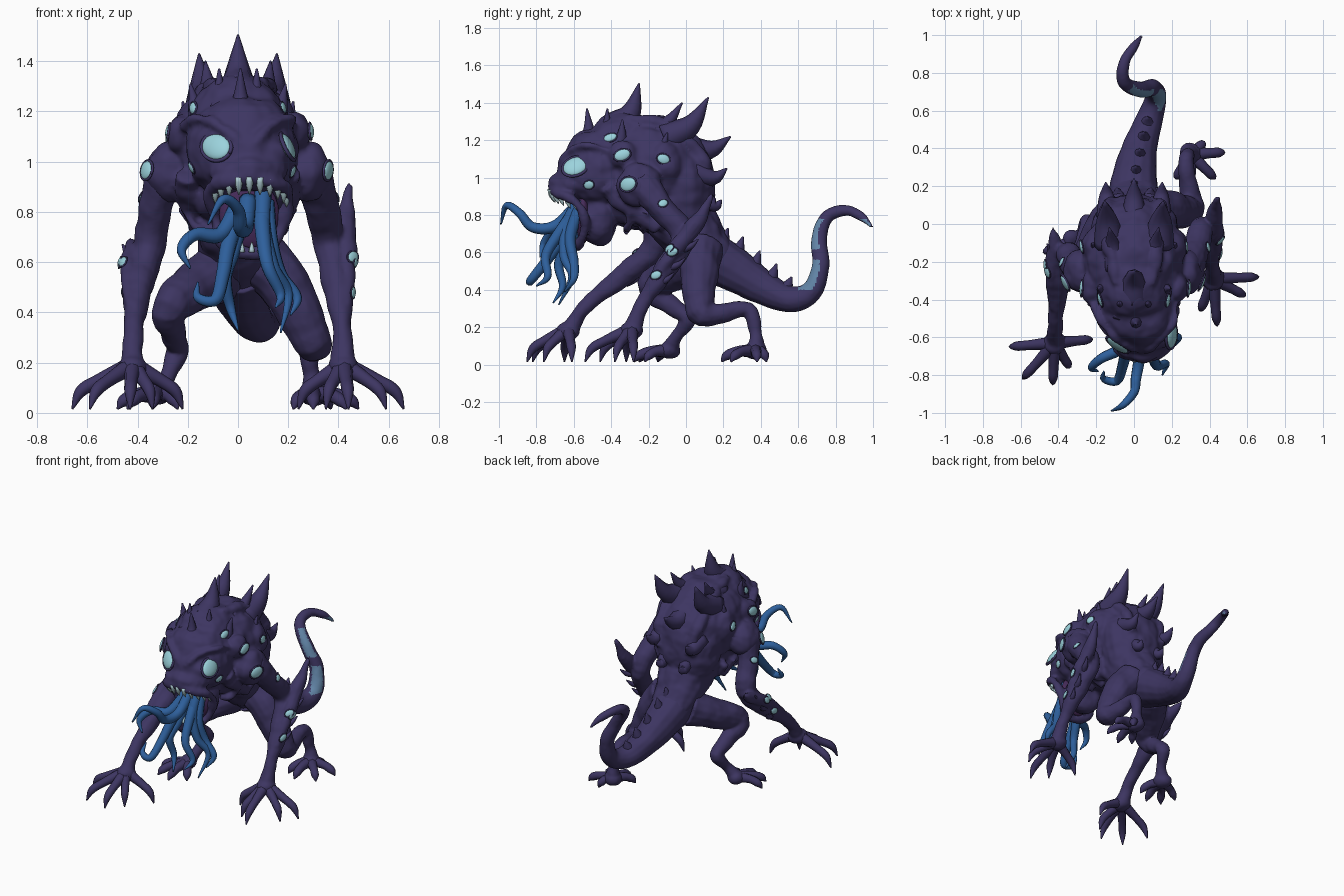
import bpy, bmesh, math
from mathutils import Vector as V, Matrix, Quaternion, noise
from mathutils.bvhtree import BVHTree


def mat(name, col):
    m = bpy.data.materials.new(name)
    m.diffuse_color = (*col, 1)
    return m


SKIN = mat("purple skin", (0.047, 0.036, 0.122))
BLUE = mat("tentacle blue", (0.027, 0.115, 0.33))
EYE = mat("pale cyan", (0.33, 0.65, 0.72))
TOOTH = mat("tooth", (0.42, 0.60, 0.64))
GLOW = mat("dull blue", (0.12, 0.23, 0.38))
MOUTH = mat("mouth purple", (0.06, 0.024, 0.10))


def tube(bm, pts, sides=10, steps=5):
    """Loft rings along a smooth path of (x, y, z, radius) points."""
    p = [V(q) for q in pts]
    p = [2 * p[0] - p[1]] + p + [2 * p[-1] - p[-2]]
    path = []
    for i in range(1, len(p) - 2):
        a, b, c, d = p[i - 1:i + 3]
        for s in range(steps):
            t = s / steps
            path.append(0.5 * (2 * b + (c - a) * t + (2 * a - 5 * b + 4 * c - d) * t * t
                               + (3 * b - a - 3 * c + d) * t ** 3))
    path.append(p[-2])
    co = [q.to_3d() for q in path]
    u, rings = None, []
    for i, q in enumerate(path):
        t = (co[min(i + 1, len(co) - 1)] - co[max(i - 1, 0)]).normalized()
        u = t.orthogonal() if u is None else u - t * u.dot(t)
        u.normalize()
        w = t.cross(u)
        r = max(q.w, 0.002)
        rings.append([bm.verts.new(co[i] + r * (u * math.cos(k) + w * math.sin(k)))
                      for k in (2 * math.pi * j / sides for j in range(sides))])
    for a, b in zip(rings, rings[1:]):
        for j in range(sides):
            bm.faces.new((a[j], a[(j + 1) % sides], b[(j + 1) % sides], b[j]))
    bm.faces.new(rings[0][::-1])
    bm.faces.new(rings[-1])


def ball(bm, c, r, q=None):
    m = Matrix.Translation(c) @ (q.to_matrix().to_4x4() if q else Matrix()) @ Matrix.Diagonal((*r, 1))
    bmesh.ops.create_uvsphere(bm, u_segments=20, v_segments=12, radius=1, matrix=m)


def finish(name, bm, *mats):
    me = bpy.data.meshes.new(name)
    bm.to_mesh(me)
    bm.free()
    ob = bpy.data.objects.new(name, me)
    bpy.context.collection.objects.link(ob)
    for m in mats:
        me.materials.append(m)
    me.shade_smooth()
    return ob


def flesh(name, bm, voxel, lumps, *mats):
    """Fuse overlapping shapes into one skin, then add a lumpy surface."""
    ob = finish(name, bm, *mats)
    r = ob.modifiers.new("fuse", 'REMESH')
    r.mode, r.voxel_size = 'VOXEL', voxel
    s = ob.modifiers.new("soften", 'SMOOTH')
    s.factor, s.iterations = 0.5, 3
    dg = bpy.context.evaluated_depsgraph_get()
    me = bpy.data.meshes.new_from_object(ob.evaluated_get(dg))
    ob.modifiers.clear()
    ob.data = me
    if not me.materials:
        for m in mats:
            me.materials.append(m)
    moves = [v.normal * lumps * (noise.noise(v.co * 11) + 0.2 * noise.noise(v.co * 25)) for v in me.vertices]
    for v, d in zip(me.vertices, moves):
        v.co += d
    me.shade_smooth()
    return ob, BVHTree.FromPolygons([v.co for v in me.vertices], [p.vertices for p in me.polygons])


def spike(bm, base, tip, r, bend=0.04):
    b, t = V(base), V(tip)
    m = b.lerp(t, 0.5) + V((0, bend * 0.5, -bend))
    tube(bm, [(*b, r), (*m, r * 0.66), (*t, 0.004)], 8)


# Torso and head
bm = bmesh.new()
ball(bm, (0, -0.20, 1.05), (0.27, 0.32, 0.28))
ball(bm, (0, -0.33, 1.14), (0.20, 0.23, 0.21))
ball(bm, (0, -0.02, 0.95), (0.23, 0.18, 0.30))
ball(bm, (0.02, -0.46, 1.05), (0.225, 0.20, 0.225))
ball(bm, (0.035, -0.55, 1.02), (0.18, 0.145, 0.13))
ball(bm, (0.045, -0.60, 0.965), (0.155, 0.135, 0.085))
ball(bm, (0.04, -0.47, 0.78), (0.13, 0.10, 0.15))
ball(bm, (0, -0.22, 0.87), (0.21, 0.26, 0.15))
tube(bm, [(0, -0.08, 0.85, 0.2), (0, 0.05, 0.68, 0.16), (0, 0.16, 0.54, 0.13)], 16)
for s in (-1, 1):
    ball(bm, (s * 0.27, -0.25, 0.96), (0.10, 0.12, 0.12))
    ball(bm, (s * 0.22, -0.33, 1.11), (0.065, 0.09, 0.08))
    ball(bm, (s * 0.20, -0.12, 1.08), (0.08, 0.1, 0.12))
    # brow, lip and jaw ridges
    tube(bm, [(0.04 + s * 0.02, -0.67, 1.06, 0.02), (0.03 + s * 0.10, -0.62, 1.14, 0.025),
              (0.02 + s * 0.19, -0.52, 1.17, 0.022), (s * 0.22, -0.4, 1.13, 0.02)])
    tube(bm, [(0.045, -0.715, 0.945, 0.03), (0.045 + s * 0.10, -0.68, 0.92, 0.03),
              (0.045 + s * 0.155, -0.58, 0.86, 0.03), (0.045 + s * 0.13, -0.54, 0.76, 0.028),
              (0.045 + s * 0.085, -0.565, 0.66, 0.028), (0.045, -0.58, 0.63, 0.028)])
    tube(bm, [(s * 0.20, -0.42, 0.95, 0.05), (s * 0.19, -0.3, 0.84, 0.05), (s * 0.15, -0.15, 0.74, 0.05)])
    # ridges running down the back
    tube(bm, [(s * 0.09, -0.32, 1.31, 0.03), (s * 0.13, -0.1, 1.27, 0.04), (s * 0.14, 0.07, 1.12, 0.04),
              (s * 0.12, 0.13, 0.95, 0.03)])
    for k in range(3):
        tube(bm, [(s * 0.22, -0.3 + k * 0.09, 0.82, 0.02), (s * 0.17, -0.31 + k * 0.09, 0.745, 0.02),
                  (s * 0.08, -0.32 + k * 0.09, 0.715, 0.015)])
torso, torso_tree = flesh("torso_and_head", bm, 0.011, 0.016, SKIN)

# Back spikes and small skull horns
bm = bmesh.new()
spike(bm, (0, -0.38, 1.27), (0, -0.25, 1.505), 0.085)
spike(bm, (0, -0.02, 1.16), (0, 0.24, 1.22), 0.075)
spike(bm, (0.01, -0.55, 1.2), (0.01, -0.53, 1.37), 0.05)
for s in (-1, 1):
    spike(bm, (s * 0.13, -0.11, 1.21), (s * 0.155, 0.12, 1.43), 0.085)
    spike(bm, (s * 0.10, -0.24, 1.25), (s * 0.13, -0.02, 1.40), 0.06)
    spike(bm, (s * 0.14, 0.04, 1.03), (s * 0.15, 0.22, 1.05), 0.06)
    spike(bm, (s * 0.08, 0.08, 0.9), (s * 0.09, 0.19, 0.88), 0.05)
    spike(bm, (s * 0.07, -0.48, 1.2), (s * 0.075, -0.42, 1.37), 0.05)
    spike(bm, (s * 0.14, -0.40, 1.17), (s * 0.19, -0.34, 1.31), 0.055)
    spike(bm, (s * 0.19, -0.20, 1.16), (s * 0.22, -0.10, 1.24), 0.045)
finish("back_spikes", bm, SKIN)


def digit(bm, root, tip, r, arch):
    """Finger or toe with a raised knuckle and a pointed claw."""
    a, b = V(root), V(tip)
    k, c = a.lerp(b, 0.5), a.lerp(b, 0.84)
    tube(bm, [(*a, r * 1.4), (k.x, k.y, arch, r * 1.05), (c.x, c.y, arch * 0.66, r * 0.95), (*b, 0.004)], 8)


# Limbs: a path of joints, then digits from the last joint
def limb(name, path, tips, r, arch, extra=()):
    bm = bmesh.new()
    tube(bm, path, 14)
    for e in extra:
        tube(bm, e)
    end = V(path[-1][:3])
    ball(bm, end, (path[-1][3] * 1.25, path[-1][3] * 1.25, path[-1][3]))
    ob, tree = flesh(name, bm, 0.009, 0.009, SKIN)
    bm = bmesh.new()
    for x, y in tips:
        root = end.lerp(V((x, y, end.z)), 0.1)
        digit(bm, root, (x, y, 0.015), r, arch)
    finish(name + "_claws", bm, SKIN)
    return tree


arm_r = limb("right_arm",
             [(0.27, -0.24, 0.97, 0.10), (0.325, -0.14, 0.85, 0.072), (0.36, -0.02, 0.68, 0.064),
              (0.395, -0.12, 0.5, 0.058), (0.415, -0.23, 0.33, 0.04), (0.42, -0.29, 0.18, 0.05)],
             [(0.66, -0.28), (0.59, -0.38), (0.44, -0.54), (0.35, -0.46), (0.24, -0.32)], 0.025, 0.13,
             [[(0.43, -0.2, 0.42, 0.02), (0.435, -0.07, 0.6, 0.04), (0.425, 0.06, 0.76, 0.045),
               (0.445, 0.14, 0.91, 0.006)]])
arm_l = limb("left_arm",
             [(-0.27, -0.26, 0.97, 0.10), (-0.325, -0.22, 0.84, 0.068), (-0.355, -0.16, 0.65, 0.064),
              (-0.40, -0.33, 0.48, 0.058), (-0.415, -0.52, 0.33, 0.04), (-0.42, -0.63, 0.18, 0.05)],
             [(-0.66, -0.65), (-0.59, -0.82), (-0.43, -0.85), (-0.34, -0.76), (-0.22, -0.61)], 0.025, 0.13,
             [[(-0.43, -0.45, 0.42, 0.02), (-0.435, -0.27, 0.56, 0.035), (-0.42, -0.12, 0.64, 0.04),
               (-0.43, -0.01, 0.7, 0.006)]])
limb("right_leg",
     [(0.08, 0.08, 0.62, 0.12), (0.19, 0.07, 0.5, 0.105), (0.30, 0.08, 0.28, 0.075),
      (0.29, 0.2, 0.275, 0.05), (0.275, 0.33, 0.295, 0.042), (0.29, 0.375, 0.17, 0.036), (0.3, 0.37, 0.075, 0.048)],
     [(0.48, 0.38), (0.43, 0.24), (0.3, 0.19), (0.22, 0.24), (0.37, 0.43)], 0.026, 0.07)
limb("left_leg",
     [(-0.07, 0.08, 0.56, 0.12), (-0.17, -0.04, 0.5, 0.1), (-0.27, -0.19, 0.42, 0.075),
      (-0.26, -0.09, 0.32, 0.052), (-0.24, 0.01, 0.25, 0.043), (-0.28, -0.05, 0.15, 0.036),
      (-0.32, -0.09, 0.075, 0.048)],
     [(-0.48, -0.15), (-0.44, -0.25), (-0.34, -0.28), (-0.24, -0.22)], 0.026, 0.07)

# Elbow and forearm thorns
bm = bmesh.new()
for s, dy in ((1, 0), (-1, -0.17)):
    for y, z in ((0.0, 0.62), (-0.07, 0.52), (-0.13, 0.44)):
        spike(bm, (s * 0.42, y + dy - 0.02, z), (s * 0.46, y + dy + 0.065, z + 0.05), 0.025, 0.01)
finish("arm_thorns", bm, SKIN)

# Tail with dull blue patches on its rising part
bm = bmesh.new()
tube(bm, [(0, 0.08, 0.6, 0.14), (0.0, 0.22, 0.53, 0.125), (0.03, 0.4, 0.42, 0.095), (0.08, 0.55, 0.35, 0.072),
          (0.115, 0.67, 0.39, 0.058), (0.10, 0.72, 0.53, 0.046), (0.03, 0.71, 0.67, 0.042),
          (-0.055, 0.755, 0.79, 0.036), (-0.05, 0.86, 0.825, 0.03), (0.0, 0.94, 0.79, 0.024),
          (0.04, 0.995, 0.735, 0.008)], 14, 8)
tail, _ = flesh("tail", bm, 0.009, 0.004, SKIN, GLOW)
for p in tail.data.polygons:
    c = p.center
    edge = 0.7 + 0.2 * noise.noise(c * 14)
    if c.y > 0.6 and (0.40 < c.z < 0.56 or 0.62 < c.z < 0.78) and p.normal.dot(V((0.65, -0.7, 0.3))) > edge:
        p.material_index = 1
bm = bmesh.new()
for x, y, z, h in ((0, 0.18, 0.6, 0.13), (0.01, 0.26, 0.55, 0.135), (0.03, 0.35, 0.48, 0.13),
                   (0.05, 0.44, 0.42, 0.12), (0.07, 0.52, 0.38, 0.09)):
    spike(bm, (x, y - 0.02, z), (x, y + 0.045, z + h), 0.055, 0.01)
finish("tail_spikes", bm, SKIN)

# Tilted eyes with thin lids, set onto the nearest skin
eyes, lids = bmesh.new(), bmesh.new()


def eye(tree, at, w, h, tilt=0.4):
    hit, n, _, _ = tree.find_nearest(V(at))
    q = n.to_track_quat('Z', 'Y') @ Quaternion((0, 0, 1), tilt if at[0] > 0 else -tilt)
    ball(eyes, hit, (w, h, w * 0.32), q)
    ring = [hit + q @ V((math.cos(a) * w * 1.06, math.sin(a) * h * 1.06, 0))
            for a in (2 * math.pi * k / 14 for k in range(15))]
    tube(lids, [(*c, w * 0.12) for c in ring], 6, 2)


eye(torso_tree, (-0.11, -0.68, 1.075), 0.068, 0.053)
eye(torso_tree, (0.225, -0.60, 1.08), 0.068, 0.053)
for s in (-1, 1):
    for x, y, z, w, k in ((0.20, -0.41, 1.22, 0.037, 0.6), (0.28, -0.34, 1.12, 0.044, 0.68),
                          (0.28, -0.12, 1.10, 0.034, 0.75), (0.22, -0.52, 0.96, 0.028, 0.8),
                          (0.36, -0.31, 0.965, 0.046, 0.8)):
        eye(torso_tree, (s * x, y, z), w, w * k, 0.35 if y < -0.2 else -0.3)
    tree, dy = (arm_r, 0) if s > 0 else (arm_l, -0.14)
    eye(tree, (s * 0.41, -0.12 + dy * 0.5, 0.87), 0.026, 0.02)
    for y, z in ((-0.14, 0.64), (-0.08, 0.6), (-0.17, 0.48)):
        eye(tree, (s * 0.5, y + dy, z), 0.03, 0.021)
finish("eyes", eyes, EYE)
finish("eyelids", lids, SKIN)

# Mouth lining and teeth
bm = bmesh.new()
ball(bm, (0.045, -0.55, 0.79), (0.12, 0.04, 0.14))
finish("mouth_lining", bm, MOUTH)
bm = bmesh.new()
for k in range(11):
    a = math.pi * (k + 0.5) / 11
    x, y = 0.045 + 0.15 * math.cos(a), -0.575 - 0.15 * math.sin(a)
    z = 0.865 + 0.06 * math.sin(a)
    tube(bm, [(x, y, z + 0.015, 0.016), (x, y + 0.005, z - 0.02, 0.014), (x, y + 0.02, z - 0.055, 0.002)], 6, 2)
    if k % 2 == 0:
        x, y, z = 0.035 + 0.07 * math.cos(a), -0.595 - 0.022 * math.sin(a), 0.65
        tube(bm, [(x, y, z - 0.01, 0.013), (x, y, z + 0.01, 0.009), (x, y + 0.01, z + 0.03, 0.002)], 6, 2)
finish("teeth", bm, TOOTH)

# Mouth tentacles
paths = [
    [(0.04, -0.58, 0.85), (0.03, -0.70, 0.74), (0.01, -0.82, 0.735), (0.0, -0.89, 0.81), (-0.06, -0.96, 0.85),
     (-0.12, -0.99, 0.75)],
    [(0.0, -0.57, 0.82), (-0.07, -0.66, 0.71), (-0.17, -0.71, 0.71), (-0.225, -0.76, 0.65), (-0.19, -0.78, 0.575)],
    [(0.0, -0.57, 0.8), (-0.04, -0.67, 0.66), (-0.06, -0.75, 0.55), (-0.09, -0.83, 0.45), (-0.16, -0.82, 0.46),
     (-0.16, -0.78, 0.52)],
    [(0.01, -0.57, 0.78), (-0.02, -0.62, 0.65), (-0.05, -0.68, 0.54), (-0.03, -0.66, 0.42), (0.0, -0.71, 0.33)],
    [(0.10, -0.57, 0.88), (0.10, -0.64, 0.74), (0.14, -0.65, 0.58), (0.20, -0.61, 0.47), (0.17, -0.68, 0.32)],
    [(0.11, -0.57, 0.84), (0.13, -0.62, 0.68), (0.17, -0.60, 0.55), (0.235, -0.60, 0.46), (0.21, -0.65, 0.39)],
    [(0.09, -0.57, 0.85), (0.10, -0.68, 0.70), (0.12, -0.75, 0.58), (0.17, -0.74, 0.47), (0.15, -0.8, 0.42)],
]
bm = bmesh.new()
for p in paths:
    n = len(p) - 1
    tube(bm, [(*c, 0.031 * (1 - i / n) ** 0.5 + 0.004) for i, c in enumerate(p)], 10, 7)
finish("mouth_tentacles", bm, BLUE)
